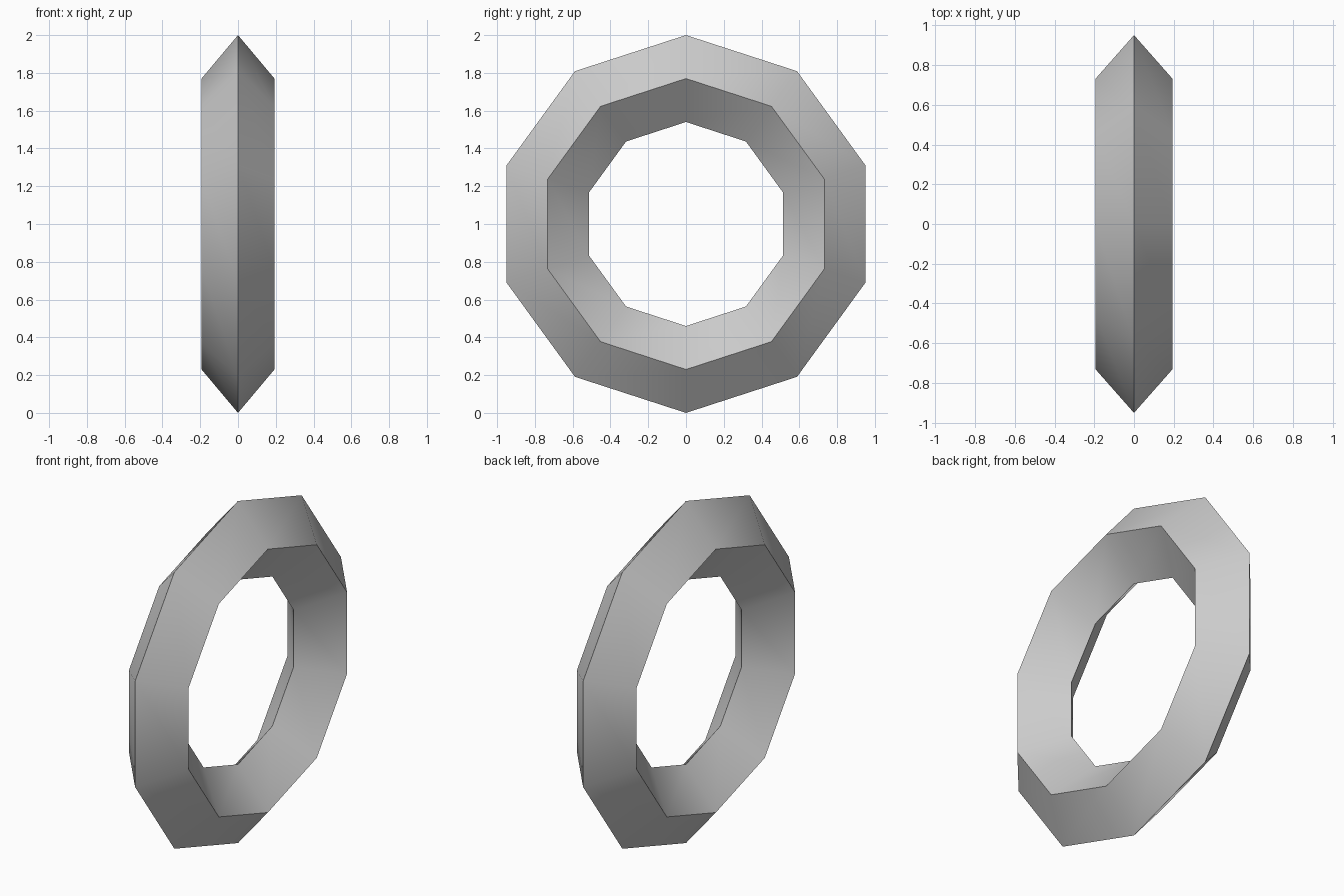
import bpy
from math import radians

if "Cube" in bpy.data.objects:
    bpy.data.objects.remove(bpy.data.objects["Cube"])

OUTER, INNER, HALF_WIDTH = 1.0, 0.54, 0.193
minor = (OUTER - INNER) / 2

# Ten-sided ring with a diamond cross-section, stood upright facing +x / -x
bpy.ops.mesh.primitive_torus_add(
    major_segments=10, minor_segments=4,
    major_radius=(OUTER + INNER) / 2, minor_radius=minor,
    location=(0, 0, OUTER), rotation=(0, radians(90), 0))
ring = bpy.context.object
ring.name = "ring"
ring.scale.z = HALF_WIDTH / minor
bpy.ops.object.transform_apply(location=False, rotation=True, scale=True)

# Smooth around the ring, sharp along its ridges
bpy.ops.object.shade_smooth_by_angle(angle=radians(30))
